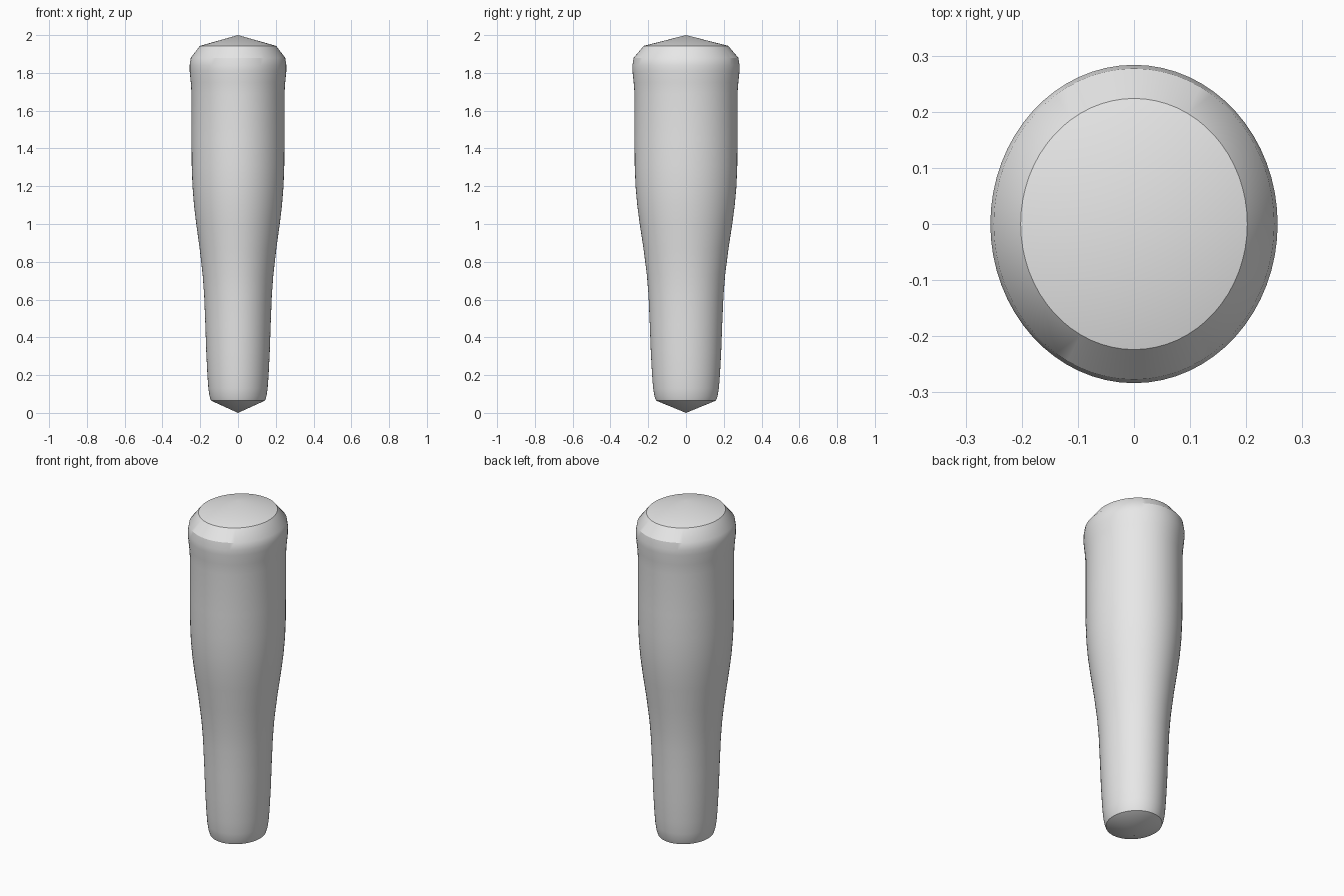
import bpy, bmesh, math

cube = bpy.data.objects.get("Cube")
if cube:
    bpy.data.objects.remove(cube, do_unlink=True)

SEGMENTS = 64
DEPTH_RATIO = 1.108  # oval section, deeper than wide

# Half width and height of each ring, from bottom to top
PROFILE = [
    (0.143, 0.065), (0.151, 0.09), (0.157, 0.13), (0.162, 0.2), (0.168, 0.32),
    (0.173, 0.47), (0.179, 0.62), (0.187, 0.73), (0.203, 0.87), (0.221, 1.0),
    (0.233, 1.1), (0.241, 1.2), (0.245, 1.31), (0.246, 1.45), (0.246, 1.69),
    (0.25, 1.75), (0.256, 1.81), (0.256, 1.84), (0.25, 1.88), (0.202, 1.943),
]

grey = bpy.data.materials.new("light_grey")
grey.use_nodes = True
colour = (0.8, 0.8, 0.8, 1)
grey.diffuse_color = colour
grey.node_tree.nodes["Principled BSDF"].inputs["Base Color"].default_value = colour

# Lathed oval handle
bm = bmesh.new()
rings = []
for radius, z in PROFILE:
    ring = []
    for i in range(SEGMENTS):
        a = math.tau * i / SEGMENTS
        ring.append(bm.verts.new((radius * math.cos(a), radius * DEPTH_RATIO * math.sin(a), z)))
    rings.append(ring)
for low, high in zip(rings, rings[1:]):
    for i in range(SEGMENTS):
        j = (i + 1) % SEGMENTS
        bm.faces.new((low[i], low[j], high[j], high[i]))

# Shallow pointed ends
tip = bm.verts.new((0, 0, 0))
crown = bm.verts.new((0, 0, 2))
for i in range(SEGMENTS):
    j = (i + 1) % SEGMENTS
    bm.faces.new((rings[0][j], rings[0][i], tip))
    bm.faces.new((rings[-1][i], rings[-1][j], crown))
bmesh.ops.recalc_face_normals(bm, faces=bm.faces)

mesh = bpy.data.meshes.new("handle")
bm.to_mesh(mesh)
bm.free()
mesh.materials.append(grey)
handle = bpy.data.objects.new("handle", mesh)
bpy.context.collection.objects.link(handle)

# Smooth sides with crisp rims
bpy.ops.object.select_all(action='DESELECT')
handle.select_set(True)
bpy.context.view_layer.objects.active = handle
bpy.ops.object.shade_smooth_by_angle(angle=math.radians(30))
